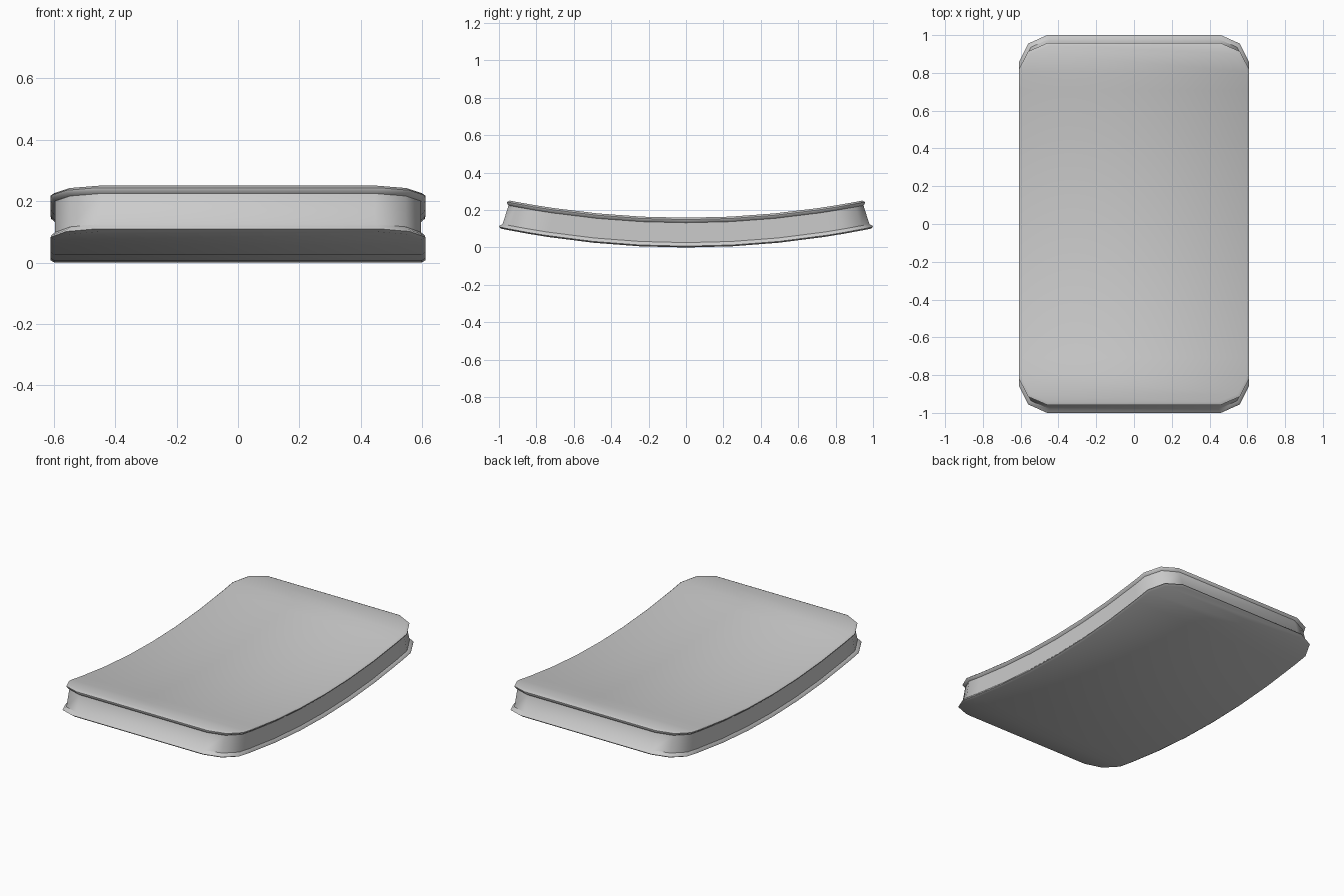
import bpy, bmesh, math

if "Cube" in bpy.data.objects:
    bpy.data.objects.remove(bpy.data.objects["Cube"])

# side profile: (inset from outline, height) with a projecting lip at bottom and top
PROFILE = [(0.012, 0.002), (0.0, 0.009), (0.002, 0.016), (0.014, 0.028),
           (0.014, 0.134), (0.002, 0.144), (0.0, 0.151), (0.012, 0.161)]
# half outline of the long side: (distance in from side, y)
CORNER = [(0.0, 0.855), (0.05, 0.955), (0.15, 1.0)]
STRAIGHT = [-0.75, -0.5, -0.25, 0, 0.25, 0.5, 0.75]
SIDE = [(d, -y) for d, y in reversed(CORNER)] + [(0.0, y) for y in STRAIGHT] + CORNER


def curved(x, y, t):
    """Cradle the slab upward toward both ends, narrowing the top."""
    y *= 1 - 0.3 * (t - 0.009)
    return (x, y, t - 0.002 + 0.103 * y * y)


# curved slab with lipped edges
bm = bmesh.new()
rings = []
for inset, t in PROFILE:
    k = 1 - inset
    right = [(0.61 - inset - d, y * k) for d, y in SIDE]
    left = [(-x, y) for x, y in reversed(right)]
    rings.append([bm.verts.new(curved(x, y, t)) for x, y in right + left])
n = len(rings[0])
for a, b in zip(rings, rings[1:]):
    for i in range(n):
        j = (i + 1) % n
        bm.faces.new((a[i], a[j], b[j], b[i]))
# bottom and top skins as strips across the width
for ring in (rings[0], rings[-1]):
    for i in range(n // 2 - 1):
        bm.faces.new((ring[i], ring[i + 1], ring[n - 2 - i], ring[n - 1 - i]))
bmesh.ops.recalc_face_normals(bm, faces=bm.faces)

mesh = bpy.data.meshes.new("curved_slab")
bm.to_mesh(mesh)
bm.free()
slab = bpy.data.objects.new("curved_slab", mesh)
bpy.context.collection.objects.link(slab)
bpy.context.view_layer.objects.active = slab
slab.select_set(True)
bpy.ops.object.shade_smooth_by_angle(angle=math.radians(43))
